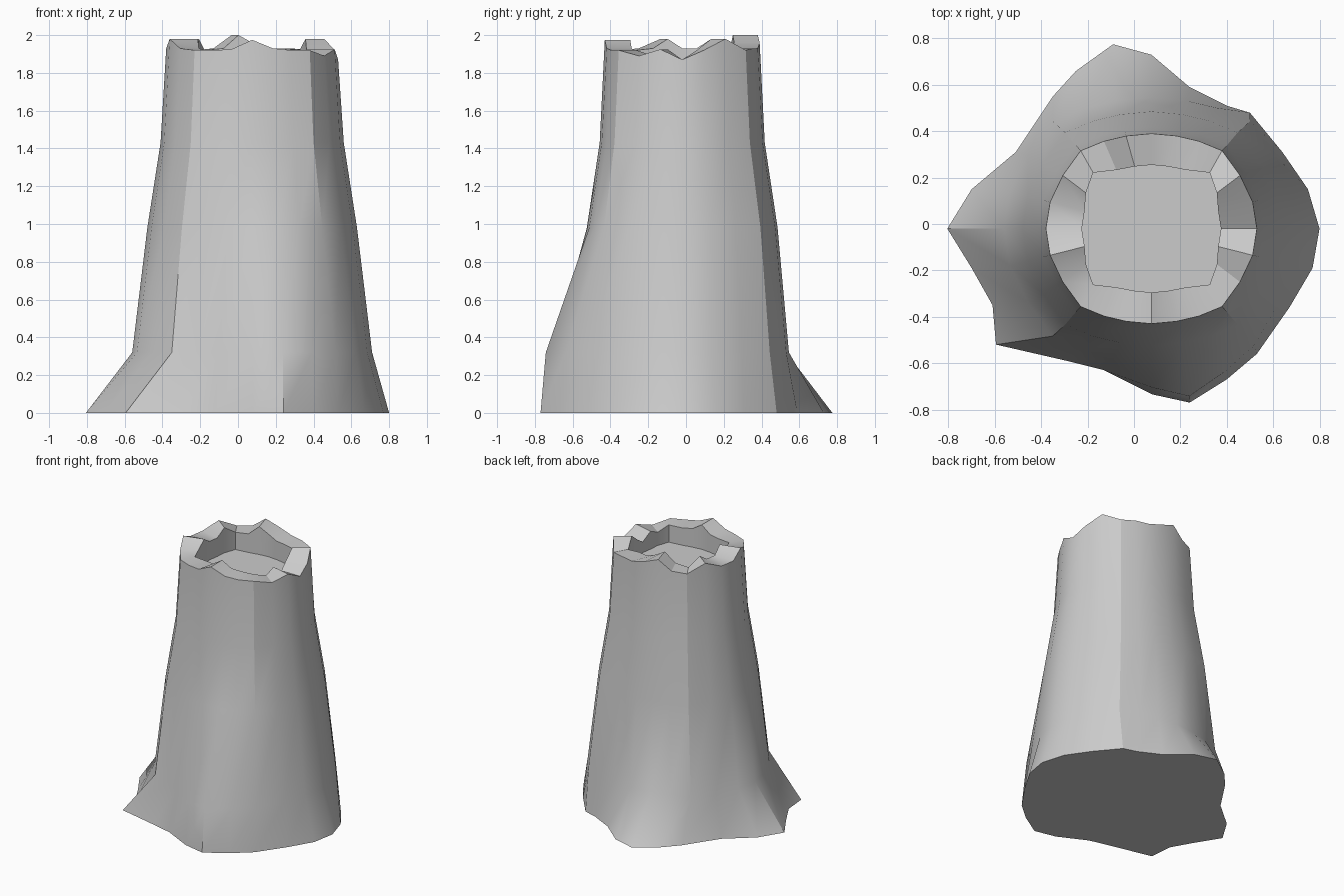
import bpy, bmesh
from math import radians

if "Cube" in bpy.data.objects:
    bpy.data.objects.remove(bpy.data.objects["Cube"])

CX, CY = 0.075, -0.02

# rounded-square cross-section: quarter profile mirrored to 24 points
quarter = [(1, 0), (.96, .28), (.84, .56), (.67, .82), (.45, .92), (.24, .975), (0, 1)]
unit = quarter[:]
unit += [(-x, y) for x, y in quarter[-2::-1]]
unit += [(x, -y) for x, y in unit[-2:0:-1]]
N = len(unit)

# root outline on the ground
root = [(.80, -.02), (.75, .15), (.64, .31), (.50, .48), (.40, .51), (.24, .59),
        (.075, .73), (-.09, .775), (-.25, .66), (-.35, .55), (-.51, .31), (-.70, .15),
        (-.805, -.02), (-.70, -.19), (-.61, -.35), (-.595, -.52), (-.29, -.59), (-.13, -.63),
        (.08, -.735), (.24, -.77), (.40, -.67), (.53, -.56), (.67, -.36), (.77, -.19)]

# jagged heights of the broken rim
rim_z = [1.87, 1.92, 1.98, 1.92, 1.93, 1.93, 1.96, 2.0, 1.93, 1.92, 1.98, 1.93,
         1.93, 1.98, 1.93, 1.92, 1.92, 1.925, 1.975, 1.93, 1.92, 1.92, 1.89, 1.925]

# how strongly the front root carries up to the second ring
bulge = {17: .35, 18: .8, 19: .86, 20: .75, 21: .55, 22: .25}


def section(rx, ry):
    return [(CX + x * rx, CY + y * ry) for x, y in unit]


bm = bmesh.new()


def ring(points, heights):
    return [bm.verts.new((x, y, z)) for (x, y), z in zip(points, heights)]


# trunk rings from the ground to the rim, then into the hollow
knee = []
for k, (x, y) in enumerate(section(.635, .565)):
    t = bulge.get(k, 0)
    knee.append((x + (root[k][0] - x) * t, y + (root[k][1] - y) * t))
rings = [ring(root, [0] * N), ring(knee, [.32] * N)]
for rx, ry, z in [(.555, .505, .98), (.485, .437, 1.43)]:
    rings.append(ring(section(rx, ry), [z] * N))
rings.append(ring(section(.455, .41), rim_z))
inner = [(CX + x * .30 * (1.25 if k % 6 == 3 else 1.0 + .12 * (k % 6 in (2, 4))),
          CY + y * .275 * (1.07 if k % 6 == 3 else 1))
         for k, (x, y) in enumerate(unit)]
rings.append(ring(inner, rim_z))
rings.append(ring(inner, [1.79] * N))

for a, b in zip(rings, rings[1:]):
    for k in range(N):
        j = (k + 1) % N
        bm.faces.new((a[k], a[j], b[j], b[k]))
bm.faces.new(rings[0][::-1])
bm.faces.new(rings[-1])
bmesh.ops.recalc_face_normals(bm, faces=bm.faces)

mesh = bpy.data.meshes.new("tree_stump")
bm.to_mesh(mesh)
bm.free()
stump = bpy.data.objects.new("tree_stump", mesh)
bpy.context.collection.objects.link(stump)
bpy.context.view_layer.objects.active = stump
stump.select_set(True)
bpy.ops.object.shade_smooth_by_angle(angle=radians(30))
